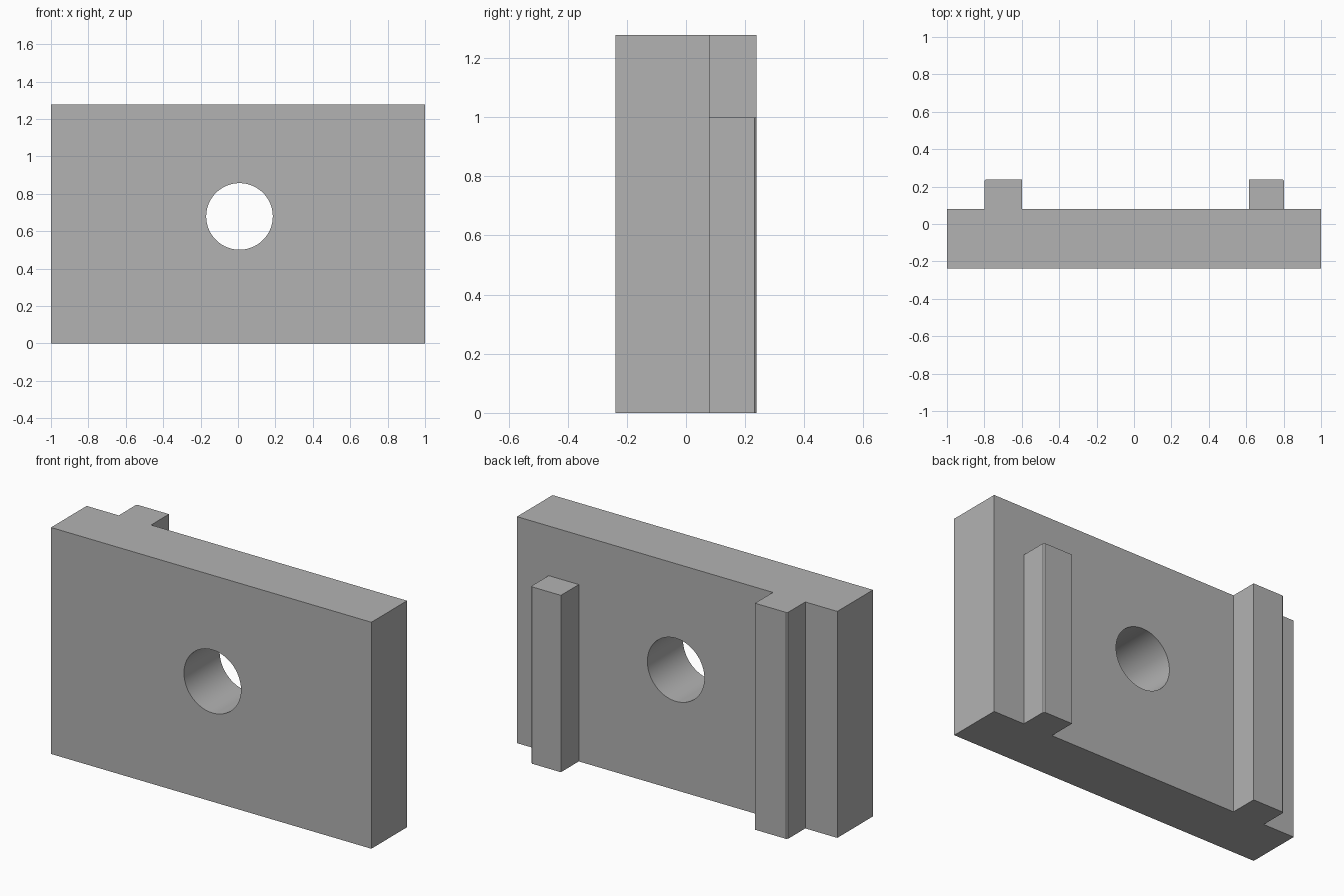
import bpy
import bmesh
from math import radians

cube = bpy.data.objects.get("Cube")
if cube:
    bpy.data.objects.remove(cube, do_unlink=True)

grey = bpy.data.materials.new("plain grey")
grey.use_nodes = True
colour = (0.448, 0.448, 0.448, 1)
grey.diffuse_color = colour
grey.node_tree.nodes["Principled BSDF"].inputs["Base Color"].default_value = colour

FRONT, FACE, BACK = -0.239, 0.079, 0.239   # depths of plate front, plate back, rib back
HEIGHT, RIB_HEIGHT = 1.278, 0.998
CHAMFER = 0.008


def extrude_profile(name, points, height):
    """Raise a plan outline from the ground to the given height."""
    bm = bmesh.new()
    base = bm.faces.new([bm.verts.new((x, y, 0)) for x, y in points])
    top = bmesh.ops.extrude_face_region(bm, geom=[base])["geom"]
    bmesh.ops.translate(bm, vec=(0, 0, height),
                        verts=[v for v in top if isinstance(v, bmesh.types.BMVert)])
    bmesh.ops.recalc_face_normals(bm, faces=bm.faces)
    mesh = bpy.data.meshes.new(name)
    bm.to_mesh(mesh)
    bm.free()
    mesh.materials.append(grey)
    obj = bpy.data.objects.new(name, mesh)
    bpy.context.collection.objects.link(obj)
    return obj


# Plate with the full-height rib in one outline
plate = extrude_profile("plate_with_tall_rib", [
    (-1, FRONT), (1, FRONT), (1, FACE),
    (-0.598, FACE), (-0.598, BACK),
    (-0.8 + CHAMFER, BACK), (-0.8, BACK - CHAMFER), (-0.8, FACE),
    (-1, FACE)], HEIGHT)

# Shorter rib on the other side, chamfered on its outer edge
extrude_profile("short_rib", [
    (0.614, FACE), (0.802, FACE), (0.802, BACK - CHAMFER),
    (0.802 - CHAMFER, BACK), (0.614, BACK)], RIB_HEIGHT)

# Round through hole
bpy.ops.mesh.primitive_cylinder_add(vertices=96, radius=0.178, depth=1,
                                    location=(0.008, 0, 0.679),
                                    rotation=(radians(90), 0, 0))
cutter = bpy.context.object
cutter.name = "hole_cutter"
cutter.data.materials.append(grey)
cutter.hide_render = True

hole = plate.modifiers.new("hole", "BOOLEAN")
hole.operation = "DIFFERENCE"
hole.solver = "EXACT"
hole.object = cutter

bpy.ops.object.select_all(action="DESELECT")
plate.select_set(True)
bpy.context.view_layer.objects.active = plate
bpy.ops.object.modifier_apply(modifier="hole")
bpy.data.objects.remove(cutter, do_unlink=True)
bpy.ops.object.shade_smooth_by_angle(angle=radians(30))
